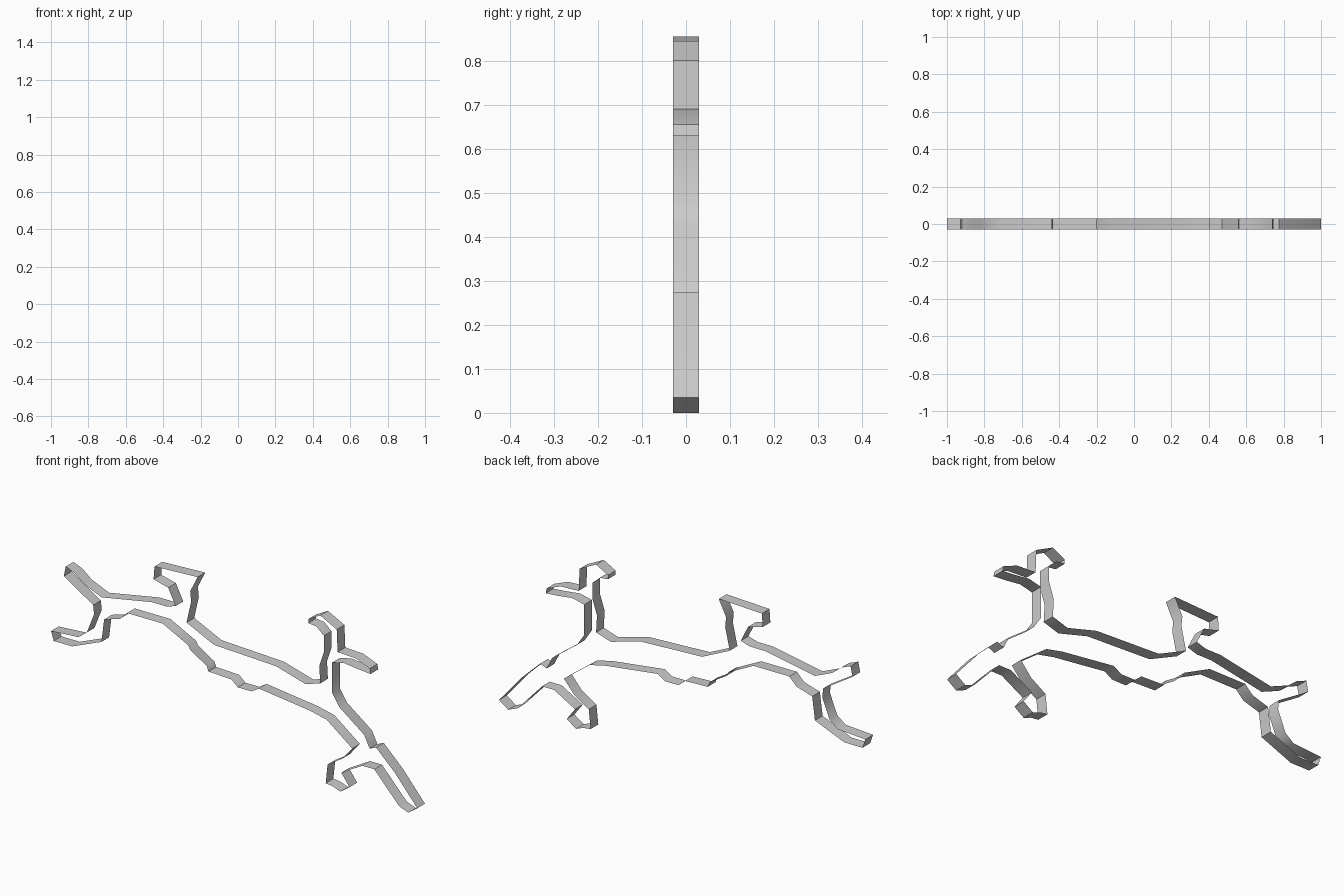
import bpy
import bmesh
import math

HALF_DEPTH = 0.03

# Outline of the figure in the front plane (x, z), traced clockwise limb by limb
raised_foot = [(-.93, .67), (-.92, .72), (-.87, .70), (-.82, .66), (-.725, .62),
               (-.45, .67), (-.37, .67)]
upper_fork = [(-.32, .685), (-.36, .765), (-.44, .785), (-.435, .85), (-.2, .86),
              (-.24, .78), (-.235, .73), (-.26, .62)]
top_edge = [(-.11, .55), (.23, .535), (.39, .49), (.47, .515)]
upright_branch = [(.465, .6), (.49, .675), (.49, .755), (.45, .79), (.405, .795),
                  (.405, .815), (.47, .85), (.56, .805), (.565, .695), (.665, .69),
                  (.74, .66), (.745, .635), (.68, .64), (.60, .65), (.535, .635)]
right_arm = [(.535, .485), (.575, .425), (.71, .325), (.74, .265), (.775, .28),
             (.88, .18), (1, .04), (.95, .005), (.90, .025), (.765, .17), (.70, .17)]
lower_hook = [(.585, .105), (.63, .045), (.58, .01), (.54, .025), (.5, .03),
              (.51, .125), (.59, .175), (.645, .24)]
bottom_edge = [(.505, .345), (.415, .365), (.135, .4), (.095, .375), (.02, .375),
               (-.015, .405), (-.14, .41), (-.15, .435), (-.24, .49), (-.25, .51),
               (-.39, .58), (-.585, .58)]
lowered_foot = [(-.625, .54), (-.71, .515), (-.725, .4), (-.885, .335), (-.985, .335),
                (-1, .38), (-.85, .39), (-.805, .425), (-.765, .525), (-.77, .57)]

outline = (raised_foot + upper_fork + top_edge + upright_branch + right_arm
           + lower_hook + bottom_edge + lowered_foot)

# Thin closed wall: the outline swept from front to back
bm = bmesh.new()
front = [bm.verts.new((x, -HALF_DEPTH, z - .005)) for x, z in outline]
back = [bm.verts.new((x, HALF_DEPTH, z - .005)) for x, z in outline]
n = len(outline)
for i in range(n):
    j = (i + 1) % n
    bm.faces.new((front[j], front[i], back[i], back[j])).normal_flip()
bm.normal_update()
# Outward is up on the top edge
if bm.faces[:][len(raised_foot + upper_fork)].normal.z < 0:
    bmesh.ops.reverse_faces(bm, faces=bm.faces[:])

mesh = bpy.data.meshes.new("outline_wall")
bm.to_mesh(mesh)
bm.free()
wall = bpy.data.objects.new("outline_wall", mesh)
bpy.context.collection.objects.link(wall)
bpy.context.view_layer.objects.active = wall
wall.select_set(True)
bpy.ops.object.shade_smooth_by_angle(angle=math.radians(40))
